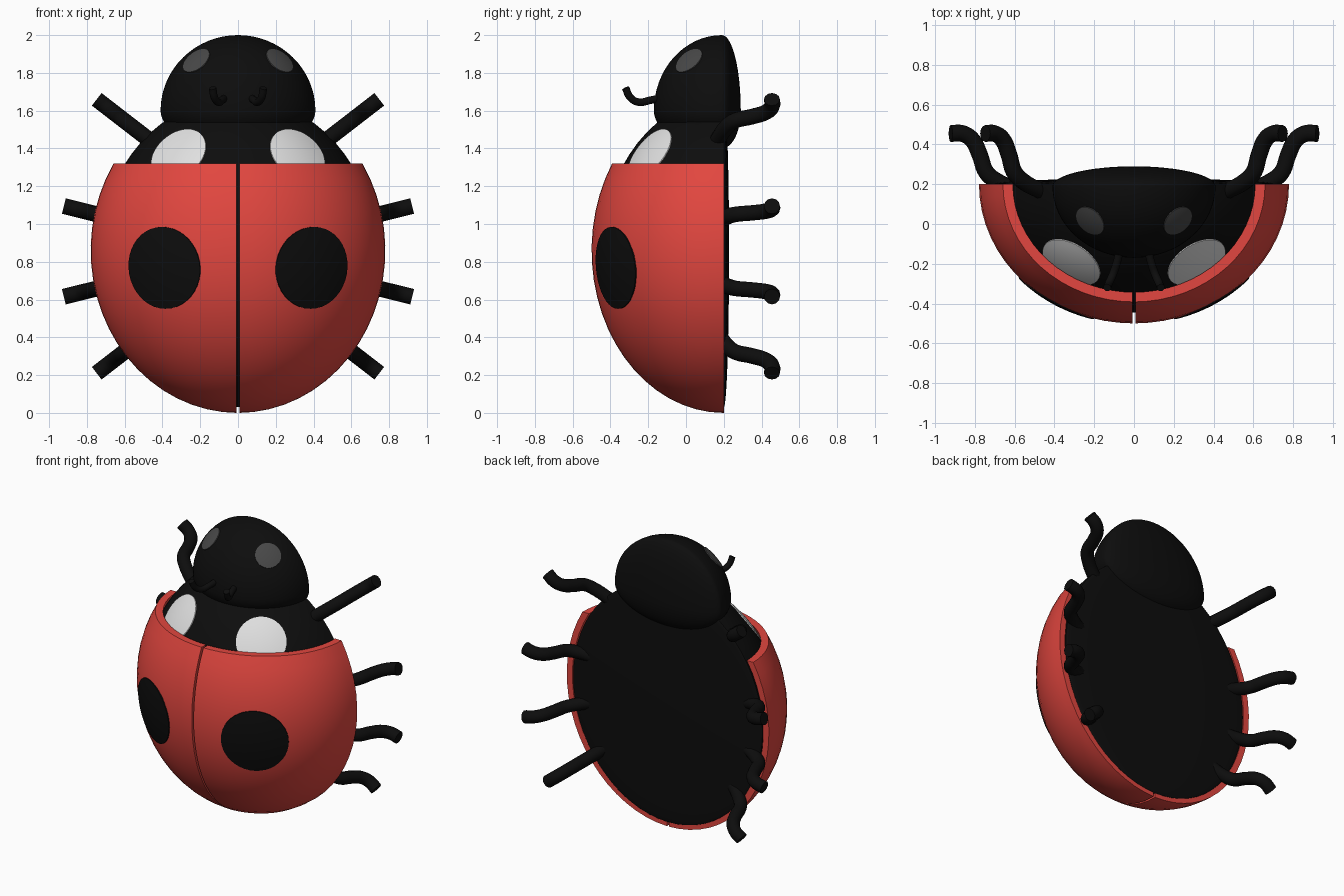
import bpy, bmesh, math
from mathutils import Vector

if "Cube" in bpy.data.objects:
    bpy.data.objects.remove(bpy.data.objects["Cube"])


def material(name, rgb):
    m = bpy.data.materials.new(name)
    m.diffuse_color = (*rgb, 1)
    m.use_nodes = True
    m.node_tree.nodes["Principled BSDF"].inputs["Base Color"].default_value = m.diffuse_color
    return m


RED = material("red", (0.76, 0.062, 0.05))
BLACK = material("black", (0.004, 0.004, 0.004))
WHITE = material("white", (0.75, 0.75, 0.75))
GREY = material("dark grey", (0.065, 0.065, 0.065))


def finish(name, bm, mat, angle=35):
    """Turn a bmesh into a smooth-shaded object with sharp creases."""
    me = bpy.data.meshes.new(name)
    bm.to_mesh(me)
    bm.free()
    me.materials.append(mat)
    me.shade_smooth()
    me.set_sharp_from_angle(angle=math.radians(angle))
    ob = bpy.data.objects.new(name, me)
    bpy.context.collection.objects.link(ob)
    return ob


def domed(name, centre, semi, back, below, mat):
    """Ellipsoid with its own back depth and its own depth below the centre."""
    bm = bmesh.new()
    bmesh.ops.create_uvsphere(bm, u_segments=64, v_segments=32, radius=1)
    for v in bm.verts:
        x, y, z = v.co
        v.co = Vector(centre) + Vector((x * semi[0],
                                        y * (semi[1] if y < 0 else back),
                                        z * (semi[2] if z > 0 else below)))
    return finish(name, bm, mat)


def spot(name, side, x, z, r, centre, semi, mat):
    """Thin round plate lying on the front of an ellipsoid."""
    o, s = Vector(centre), Vector(semi)
    x *= side
    y = -s.y * math.sqrt(1 - (x / s.x) ** 2 - ((z - o.z) / s.z) ** 2)
    c = Vector((x, y, z - o.z))
    n = Vector([c[i] / s[i] ** 2 for i in range(3)]).normalized()
    u = Vector((0, 0, 1)).cross(n).normalized()
    v = n.cross(u)

    def on_surface(p, lift):
        return o + p / math.sqrt(sum((p[i] / s[i]) ** 2 for i in range(3))) + n * lift

    bm = bmesh.new()
    count = 40
    mid = bm.verts.new(on_surface(c, 0.005))
    last = None
    for f, lift in ((.2, .005), (.4, .005), (.6, .005), (.8, .005), (1, .005), (1, -.004)):
        ring = []
        for k in range(count):
            a = 2 * math.pi * k / count
            p = c + (u * math.cos(a) + v * math.sin(a)) * r * f
            ring.append(bm.verts.new(on_surface(p, lift)))
        for k in range(count):
            j = (k + 1) % count
            if last:
                bm.faces.new((last[k], ring[k], ring[j], last[j]))
            else:
                bm.faces.new((mid, ring[k], ring[j]))
        last = ring
    finish(name, bm, mat)


def tube(name, points, radius):
    """Smooth round tube with flat ends."""
    cu = bpy.data.curves.new(name, 'CURVE')
    cu.dimensions = '3D'
    cu.bevel_depth = radius
    cu.bevel_resolution = 4
    cu.resolution_u = 6
    cu.use_fill_caps = True
    sp = cu.splines.new('BEZIER')
    sp.bezier_points.add(len(points) - 1)
    for b, p in zip(sp.bezier_points, points):
        b.co = p
        b.handle_left_type = b.handle_right_type = 'AUTO'
    cu.materials.append(BLACK)
    ob = bpy.data.objects.new(name, cu)
    bpy.context.collection.objects.link(ob)


SHELL_C, SHELL_S = (0, 0.2, 0.86), (0.78, 0.70, 0.86)
INNER_S = (0.737, 0.657, 0.817)
BODY_C, BODY_S = (0, 0.2, 0.85), (0.73, 0.645, 0.82)
HEAD_C, HEAD_S = (0, 0.19, 1.6), (0.41, 0.36, 0.40)
CUT = 1.32


def wing_case(name, side):
    """Quarter ellipsoid shell with thickness, cut flat at the top."""
    rows, cols = 20, 16
    bm = bmesh.new()
    loops = []
    for r in range(rows + 1):
        halves = []
        for s in (SHELL_S, INNER_S):
            th = math.acos((SHELL_C[2] - CUT) / s[2]) * r / rows
            halves.append([bm.verts.new((
                side * max(0.007, s[0] * math.sin(th) * math.sin(math.pi / 2 * k / cols)),
                SHELL_C[1] - s[1] * math.sin(th) * math.cos(math.pi / 2 * k / cols),
                SHELL_C[2] - s[2] * math.cos(th))) for k in range(cols + 1)])
        loops.append(halves[0] + halves[1][::-1])
    n = len(loops[0])
    for a, b in zip(loops, loops[1:]):
        for k in range(n):
            j = (k + 1) % n
            bm.faces.new((a[k], a[j], b[j], b[k]))
    for ring in (loops[0], loops[-1]):
        for k in range(cols):
            bm.faces.new((ring[k], ring[k + 1], ring[n - 2 - k], ring[n - 1 - k]))
    bmesh.ops.remove_doubles(bm, verts=bm.verts, dist=0.0005)
    bmesh.ops.recalc_face_normals(bm, faces=bm.faces)
    finish(name, bm, RED)


# Body and head
domed("body", BODY_C, BODY_S, 0.028, 0.82, BLACK)
domed("head", HEAD_C, HEAD_S, 0.10, 0.2, BLACK)

# Leg side profile: distance back from the tip, and y
LEG = ((0, .455), (.06, .455), (.11, .425), (.15, .35), (.185, .26), (.24, .215), (.37, .16))
# Leg tips (x, z) and outward direction in the front view
LEGS = {"front_leg": (.748, 1.66, .79, .61), "upper_middle_leg": (.922, 1.095, .97, .24),
        "lower_middle_leg": (.922, .615, .97, -.24), "rear_leg": (.748, .21, .79, -.61)}

for label, side in (("left", -1), ("right", 1)):
    wing_case(label + "_wing_case", side)
    spot(label + "_wing_spot", side, .405, .765, .225, SHELL_C, SHELL_S, BLACK)
    spot(label + "_shoulder_spot", side, .322, 1.38, .165, BODY_C, BODY_S, WHITE)
    spot(label + "_eye", side, .225, 1.87, .085, HEAD_C, HEAD_S, GREY)
    for leg, (x, z, dx, dz) in LEGS.items():
        tube(label + "_" + leg, [(side * (x - dx * s), y, z - dz * s) for s, y in LEG], .042)
    tube(label + "_antenna", [(side * .07, -.12, 1.67), (side * .085, -.19, 1.655),
                              (side * .105, -.25, 1.645), (side * .125, -.295, 1.67),
                              (side * .135, -.32, 1.72)], .02)
